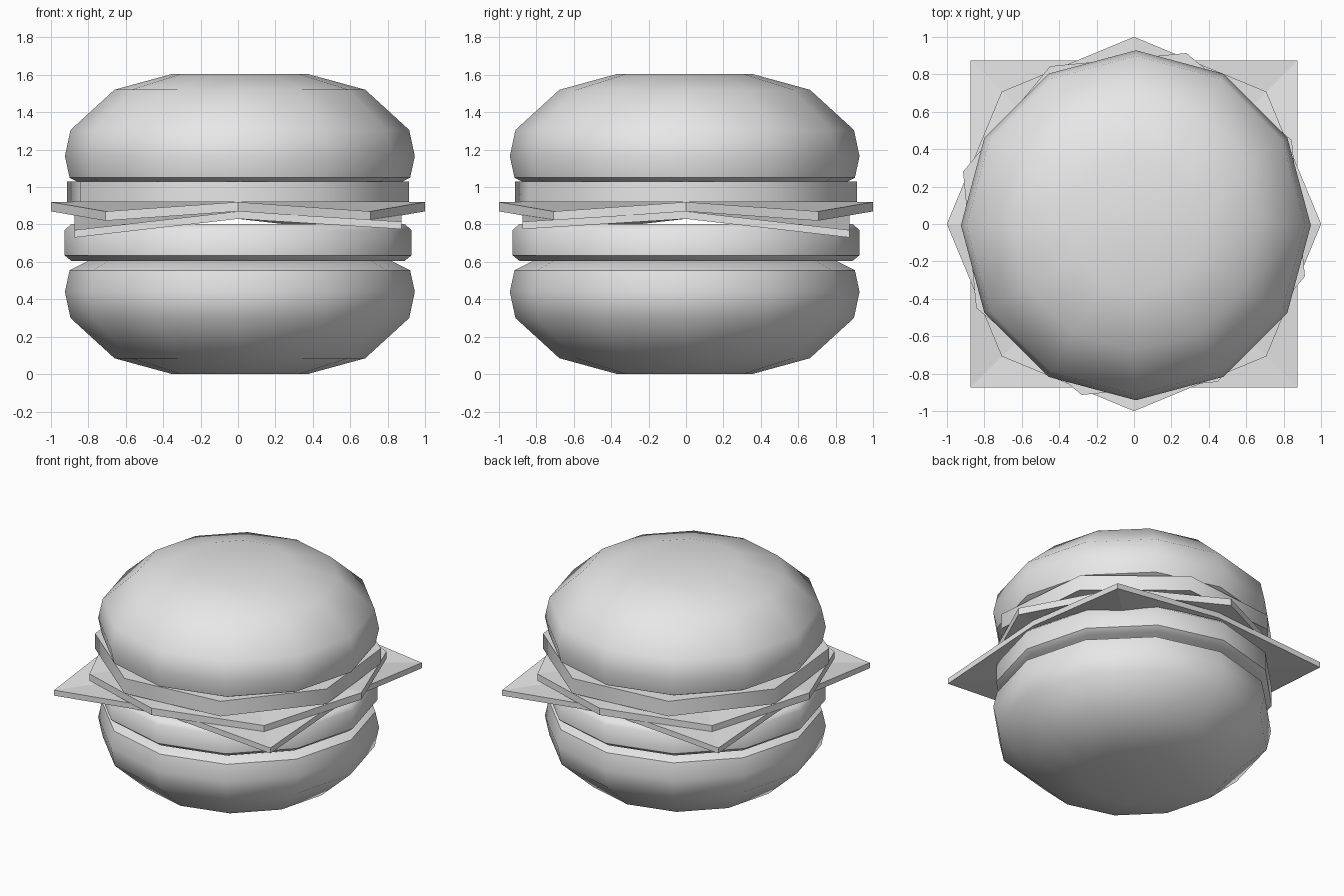
import bpy, bmesh
from math import sin, cos, pi, radians

if "Cube" in bpy.data.objects:
    bpy.data.objects.remove(bpy.data.objects["Cube"], do_unlink=True)

grey = bpy.data.materials.new("plain_grey")
grey.use_nodes = True
grey.diffuse_color = (0.8, 0.8, 0.8, 1)
grey.node_tree.nodes["Principled BSDF"].inputs["Base Color"].default_value = (0.8, 0.8, 0.8, 1)


def finish(name, bm, smooth_angle=None):
    """Turn a bmesh into a finished, shaded object."""
    bmesh.ops.recalc_face_normals(bm, faces=bm.faces)
    mesh = bpy.data.meshes.new(name)
    bm.to_mesh(mesh)
    bm.free()
    mesh.materials.append(grey)
    obj = bpy.data.objects.new(name, mesh)
    bpy.context.collection.objects.link(obj)
    if smooth_angle:
        bpy.ops.object.select_all(action="DESELECT")
        obj.select_set(True)
        bpy.context.view_layer.objects.active = obj
        bpy.ops.object.shade_smooth_by_angle(angle=radians(smooth_angle))
    return obj


def turned(name, profile, sides, centre=(0, 0), turn=0):
    """Round solid from (radius, height) points, closed with flat caps."""
    bm = bmesh.new()
    angles = [radians(turn) + 2 * pi * i / sides for i in range(sides)]
    rings = [[bm.verts.new((centre[0] + r * cos(a), centre[1] + r * sin(a), z))
              for a in angles] for r, z in profile]
    for low, high in zip(rings, rings[1:]):
        for i in range(sides):
            j = (i + 1) % sides
            bm.faces.new((low[i], low[j], high[j], high[i]))
    bm.faces.new(rings[0])
    bm.faces.new(rings[-1])
    return finish(name, bm, 48)


def sheet(name, rim, middle, thickness):
    """Thin folded slice: a fan of triangles from its middle to the rim."""
    bm = bmesh.new()
    layers = []
    for drop in (0, thickness):
        hub = bm.verts.new((0, 0, middle - drop))
        edge = [bm.verts.new((x, y, z - drop)) for x, y, z in rim]
        layers.append(edge)
        for i in range(len(edge)):
            bm.faces.new((hub, edge[i - 1], edge[i]))
    top, bottom = layers
    for i in range(len(rim)):
        bm.faces.new((top[i - 1], top[i], bottom[i], bottom[i - 1]))
    return finish(name, bm)


# Two matching bun halves, the upper one flipped
bun = [(0.36, 0), (0.67, 0.085), (0.905, 0.3), (0.935, 0.44), (0.91, 0.555), (0.81, 0.605)]
bun_centre = (0.01, -0.007)
turned("bottom_bun", bun, 12, bun_centre)
turned("top_bun", [(r, 1.605 - z) for r, z in bun], 12, bun_centre)

# Patty with bevelled rims
turned("patty", [(0.89, 0.605), (0.927, 0.635), (0.927, 0.77), (0.89, 0.803)], 12)

# Square cheese slice with drooping corners
cheese = []
for i in range(8):
    a = i * pi / 4
    x, y = round(cos(a)) * 0.875, round(sin(a)) * 0.875
    droop = 0 if i % 2 == 0 else (0.1 if x * y > 0 else 0.055)
    cheese.append((x, y, 0.87 - droop))
sheet("cheese_slice", cheese, 0.87, 0.04)

# Wavy eight-sided lettuce leaf
lettuce = [(cos(i * pi / 4), sin(i * pi / 4), 0.92 - 0.05 * (i % 2)) for i in range(8)]
sheet("lettuce_leaf", lettuce, 0.92, 0.05)

# Tomato slice, turned off the axes
turned("tomato_slice", [(0.955, 0.92), (0.955, 1.03)], 8, turn=28)
